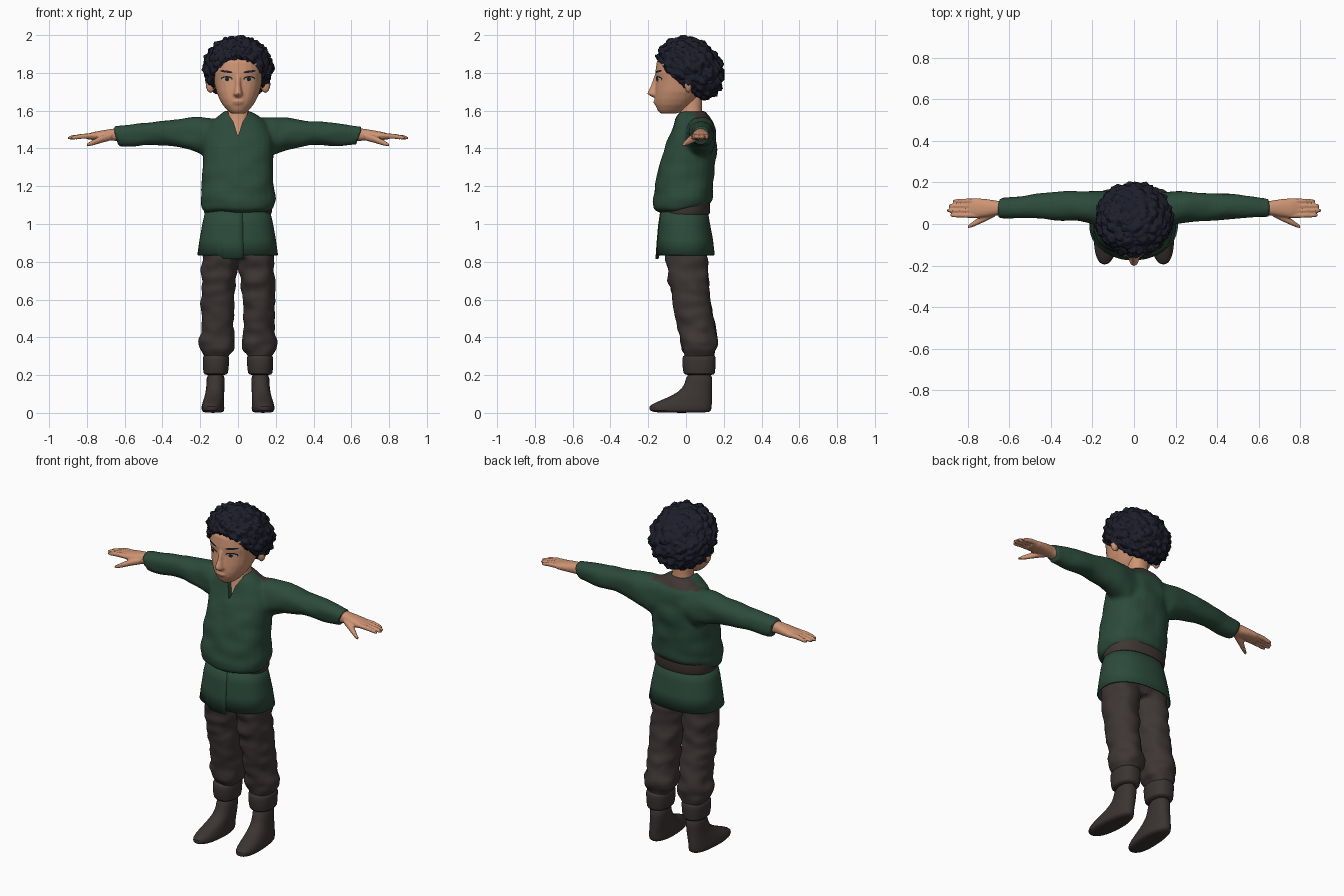
import bpy, bmesh, math
from mathutils import Vector, noise
from mathutils.bvhtree import BVHTree

cube = bpy.data.objects.get("Cube")
if cube:
    bpy.data.objects.remove(cube)


def material(name, *rgb):
    m = bpy.data.materials.new(name)
    m.use_nodes = True
    m.diffuse_color = (*rgb, 1)
    bsdf = next(n for n in m.node_tree.nodes if n.type == 'BSDF_PRINCIPLED')
    bsdf.inputs["Base Color"].default_value = (*rgb, 1)
    bsdf.inputs["Roughness"].default_value = 0.8
    return m


SKIN = material("skin", .62, .3, .175)
HAIR = material("blue_black_hair", .012, .013, .024)
GREEN = material("green_cloth", .025, .07, .045)
BROWN = material("brown_trim", .05, .038, .034)
TROUSER = material("dark_trousers", .047, .037, .035)
LEATHER = material("boot_leather", .043, .034, .032)
WHITE = material("eye_white", .5, .42, .36)
DARK = material("eye_dark", .02, .014, .012)
LIP = material("lip", .42, .17, .11)


def spow(v, p):
    return math.copysign(abs(v) ** p, v)


def loft(bm, rows, axis='z', side=1, n=24, power=2.3, slant=0):
    """Closed tube; each row is (position, centre, radius, y_min, y_max)."""
    rings = []
    for pos, c, r, y0, y1 in rows:
        ring = []
        for i in range(n):
            t = math.tau * i / n
            u = r * spow(math.cos(t), 2 / power)
            y = (y0 + y1) / 2 + (y1 - y0) / 2 * spow(math.sin(t), 2 / power)
            co = (c + u, y, pos) if axis == 'z' else (pos + u * slant, y, c + u)
            ring.append(bm.verts.new((co[0] * side, co[1], co[2])))
        rings.append(ring)
    faces = [bm.faces.new(rings[0]), bm.faces.new(rings[-1][::-1])]
    for a, b in zip(rings, rings[1:]):
        for i in range(n):
            j = (i + 1) % n
            faces.append(bm.faces.new((a[i], b[i], b[j], a[j])))
    bmesh.ops.recalc_face_normals(bm, faces=faces)


def ball(bm, loc, scale):
    new = bmesh.ops.create_uvsphere(bm, u_segments=20, v_segments=12, radius=1)
    for v in new["verts"]:
        v.co = Vector(loc) + Vector(a * b for a, b in zip(v.co, scale))


def make(name, bm, *mats):
    me = bpy.data.meshes.new(name)
    bm.to_mesh(me)
    bm.free()
    ob = bpy.data.objects.new(name, me)
    bpy.context.scene.collection.objects.link(ob)
    for m in mats:
        me.materials.append(m)
    return ob


def modify(ob, kind, **settings):
    mod = ob.modifiers.new(kind.title(), kind)
    for key, value in settings.items():
        setattr(mod, key, value)


def bake(ob):
    deps = bpy.context.evaluated_depsgraph_get()
    me = bpy.data.meshes.new_from_object(ob.evaluated_get(deps))
    ob.modifiers.clear()
    ob.data = me


def blend(ob, voxel, rounds):
    """Fuse overlapping volumes into one smooth skin."""
    modify(ob, 'REMESH', mode='VOXEL', voxel_size=voxel)
    modify(ob, 'SMOOTH', factor=.5, iterations=rounds)


def crease(ob, amount, freq):
    for v in ob.data.vertices:
        p = Vector((v.co.x * freq, v.co.y * freq, v.co.z * freq * 1.5))
        v.co += v.normal * noise.noise(p) * amount


# Shirt body and sleeves
bm = bmesh.new()
loft(bm, [(1.06, 0, .165, -.13, .11), (1.08, 0, .19, -.165, .13), (1.13, 0, .2, -.173, .14),
          (1.2, 0, .192, -.165, .147), (1.3, 0, .187, -.145, .155), (1.4, 0, .187, -.115, .16),
          (1.48, 0, .185, -.08, .16), (1.53, 0, .16, -.065, .15), (1.575, 0, .105, -.055, .12),
          (1.6, 0, .068, -.045, .1)])
for v in bm.verts:
    if v.co.z < 1.1:
        v.co.z += max(0, v.co.y + .05) * .2
for s in (1, -1):
    loft(bm, [(.05, 1.47, .09, 0, .14), (.17, 1.455, .112, -.01, .16), (.22, 1.465, .1, .005, .16),
              (.28, 1.474, .08, .012, .158), (.4, 1.482, .064, .02, .152),
              (.55, 1.469, .055, .028, .135), (.645, 1.466, .052, .03, .128)],
         'x', s, slant=.3)
shirt = make("shirt", bm, GREEN, BROWN)
blend(shirt, .011, 5)
bake(shirt)
crease(shirt, .009, 9)

# Neck slit cut through the shirt front
bm = bmesh.new()
pts = [(-.002, 1.47), (.002, 1.47), (.024, 1.54), (.05, 1.58), (.06, 1.64), (-.06, 1.64), (-.05, 1.58), (-.024, 1.54)]
face = bm.faces.new([bm.verts.new((x, -.3, z)) for x, z in pts])
ext = bmesh.ops.extrude_face_region(bm, geom=[face])
for v in ext["geom"]:
    if isinstance(v, bmesh.types.BMVert):
        v.co.y = .01
bmesh.ops.recalc_face_normals(bm, faces=bm.faces)
cutter = make("neck_cutter", bm, GREEN)
cutter.hide_render = True
modify(shirt, 'BOOLEAN', operation='DIFFERENCE', solver='EXACT', object=cutter)
bake(shirt)
bpy.data.objects.remove(cutter)
for p in shirt.data.polygons:
    c = p.center
    p.material_index = int(c.z > 1.553 and c.y > .045 and abs(c.x) < .15)

# Belt
bm = bmesh.new()
loft(bm, [(1.05, 0, .174, -.13, .122), (1.065, 0, .18, -.13, .128), (1.11, 0, .18, -.13, .128)], n=40)
make("belt", bm, BROWN)

# Wrapped shirt skirt with an overlapping front edge
bm = bmesh.new()
prev, count = None, 64
for z, rx, y0, y1 in [(1.085, .165, -.13, .11), (1.0, .184, -.143, .125), (.92, .198, -.15, .14), (.835, .21, -.156, .15)]:
    ring = []
    for i in range(count + 1):
        u = i / count
        t = -math.pi / 2 - .3 + u * (math.tau + .4)
        k = 1 + .035 * u + .012 * math.sin(t * 7) * (1.08 - z)
        drop = .02 * (1.08 - z) / .25 if u > .93 else 0
        ring.append(bm.verts.new((rx * k * spow(math.cos(t), .87),
                                  (y0 + y1) / 2 + (y1 - y0) / 2 * k * spow(math.sin(t), .87), z - drop)))
    if prev:
        for i in range(count):
            bm.faces.new((prev[i], ring[i], ring[i + 1], prev[i + 1]))
    prev = ring
bmesh.ops.recalc_face_normals(bm, faces=bm.faces)
skirt = make("shirt_skirt", bm, GREEN)
modify(skirt, 'SOLIDIFY', thickness=.008)

# Trousers
bm = bmesh.new()
loft(bm, [(.82, 0, .17, -.1, .1), (.9, 0, .18, -.115, .11), (1.04, 0, .155, -.11, .095)])
for s in (1, -1):
    loft(bm, [(.26, .118, .055, .01, .13), (.31, .115, .068, -.01, .15), (.335, .11, .088, -.022, .163),
              (.38, .11, .094, -.032, .168), (.42, .108, .085, -.036, .16), (.48, .108, .084, -.048, .148),
              (.6, .109, .086, -.072, .128), (.75, .1, .092, -.1, .115), (.9, .095, .093, -.11, .11)], 'z', s)
trousers = make("trousers", bm, TROUSER)
blend(trousers, .01, 3)
bake(trousers)
crease(trousers, .014, 11)

# Boots with folded cuffs
for s, label in ((1, "left"), (-1, "right")):
    bm = bmesh.new()
    loft(bm, [(0, .128, .05, -.17, .125), (.012, .13, .06, -.195, .135), (.035, .13, .06, -.2, .138),
              (.055, .129, .056, -.165, .138), (.08, .126, .053, -.1, .138), (.11, .122, .05, -.04, .138),
              (.15, .119, .047, -.003, .138), (.22, .118, .05, .0, .145)], 'z', s)
    # Toes narrow and turn outward
    for v in bm.verts:
        f = max(0, .02 - v.co.y) / .22
        v.co.x += s * f * .012
    boot = make(label + "_boot", bm, LEATHER)
    modify(boot, 'SUBSURF', levels=1, render_levels=1)
    bm = bmesh.new()
    loft(bm, [(.2, .118, .052, .0, .145), (.205, .118, .066, -.014, .154), (.25, .117, .069, -.02, .157),
              (.295, .117, .072, -.022, .16), (.31, .116, .064, -.012, .152)], 'z', s)
    modify(make(label + "_boot_cuff", bm, LEATHER), 'SUBSURF', levels=1, render_levels=1)

# Hands
for s, label in ((1, "left"), (-1, "right")):
    bm = bmesh.new()
    loft(bm, [(.6, 1.47, .034, .04, .11), (.66, 1.473, .032, .042, .112), (.71, 1.47, .027, .034, .12),
              (.76, 1.466, .022, .03, .124), (.8, 1.463, .014, .034, .12)], 'x', s)
    for y, tip in ((.042, .885), (.065, .9), (.088, .893), (.11, .872)):
        loft(bm, [(.75, 1.468, .014, y - .013, y + .013), (.82, 1.465, .0135, y - .0125, y + .0125),
                  (tip - .015, 1.458, .011, y - .01, y + .01), (tip, 1.455, .006, y - .006, y + .006)], 'x', s, 10, 2)
    loft(bm, [(.67, 1.465, .022, .035, .08), (.72, 1.45, .02, .01, .055), (.77, 1.43, .015, -.012, .016),
              (.8, 1.418, .008, -.022, -.006)], 'x', s, 12, 2)
    blend(make(label + "_hand", bm, SKIN), .005, 2)

# Neck and chest
bm = bmesh.new()
loft(bm, [(1.42, 0, .1, -.07, .1), (1.5, 0, .09, -.045, .1), (1.56, 0, .062, -.03, .088),
          (1.62, 0, .054, -.03, .084), (1.72, 0, .06, -.03, .09)])
make("neck", bm, SKIN)

# Head with nose and ears
bm = bmesh.new()
loft(bm, [(1.585, 0, .035, -.135, -.05), (1.6, 0, .055, -.15, -.01), (1.63, 0, .081, -.162, .03),
          (1.66, 0, .098, -.166, .06), (1.7, 0, .115, -.164, .09), (1.76, 0, .128, -.158, .11),
          (1.8, 0, .134, -.163, .12), (1.86, 0, .136, -.155, .12), (1.93, 0, .1, -.1, .1)], power=2.15)
loft(bm, [(1.672, 0, .018, -.18, -.13), (1.686, 0, .026, -.203, -.13), (1.7, 0, .022, -.203, -.13),
          (1.73, 0, .016, -.188, -.13), (1.785, 0, .014, -.168, -.13)], n=12, power=2)
ball(bm, (0, -.152, 1.645), (.034, .021, .014))
for s in (1, -1):
    ball(bm, (.145 * s, .012, 1.735), (.026, .02, .042))
head = make("head", bm, SKIN)
blend(head, .007, 3)
bake(head)
tree = BVHTree.FromPolygons([v.co for v in head.data.vertices], [p.vertices for p in head.data.polygons])


def patch(name, x, z, w, h, mat, lift, tilt=0):
    """Thin oval laid on the face."""
    bm = bmesh.new()

    def onto(px, pz):
        hit = tree.ray_cast(Vector((px, -1, pz)), Vector((0, 1, 0)))[0]
        return bm.verts.new((px, hit.y - lift, pz))
    rings = []
    for k in (.5, 1):
        rings.append([onto(x + w * k * math.cos(math.tau * i / 16),
                           z + h * k * math.sin(math.tau * i / 16) + tilt * w * k * math.cos(math.tau * i / 16))
                      for i in range(16)])
    bm.faces.new(rings[0])
    for i in range(16):
        j = (i + 1) % 16
        bm.faces.new((rings[0][i], rings[1][i], rings[1][j], rings[0][j]))
    make(name, bm, mat)


# Painted face details
for s, label in ((1, "left"), (-1, "right")):
    patch(label + "_eye_lash", .06 * s, 1.769, .031, .014, DARK, .002)
    patch(label + "_eye_white", .06 * s, 1.765, .027, .011, WHITE, .004)
    patch(label + "_iris", .058 * s, 1.766, .011, .0105, DARK, .006)
    patch(label + "_eyebrow", .062 * s, 1.807, .034, .006, HAIR, .003, .12 * s)
patch("mouth", 0, 1.645, .03, .004, LIP, .002)

# Curly hair, trimmed along a sloping hairline
bm = bmesh.new()
bmesh.ops.create_icosphere(bm, subdivisions=6, radius=1)
for v in bm.verts:
    d = v.co.normalized()
    near = noise.voronoi(d * 4.5 + Vector((3, 1, 2)))[0][0]
    fine = noise.noise(d * 16)
    k = 1 + .16 * (.42 - near) + .03 * fine
    p = Vector((d.x * .186, d.y * .176, d.z * .174)) * k
    p = Vector((p.x, .024 + p.y - p.z * .22, 1.822 + p.z))
    if p.y < 0:
        line = 1.735 - p.y * .95 - abs(p.x) * .15
    else:
        line = max(1.66, 1.735 - p.y)
    line += .014 * noise.noise(p * 38) + .01 * fine
    p.z = min(max(p.z, line), 2)
    v.co = p
make("hair", bm, HAIR)

# Smooth shading with sharp creases kept
bpy.ops.object.select_all(action='DESELECT')
for ob in bpy.context.scene.objects:
    if ob.type == 'MESH':
        ob.select_set(True)
        bpy.context.view_layer.objects.active = ob
bpy.ops.object.shade_smooth_by_angle(angle=math.radians(45))
